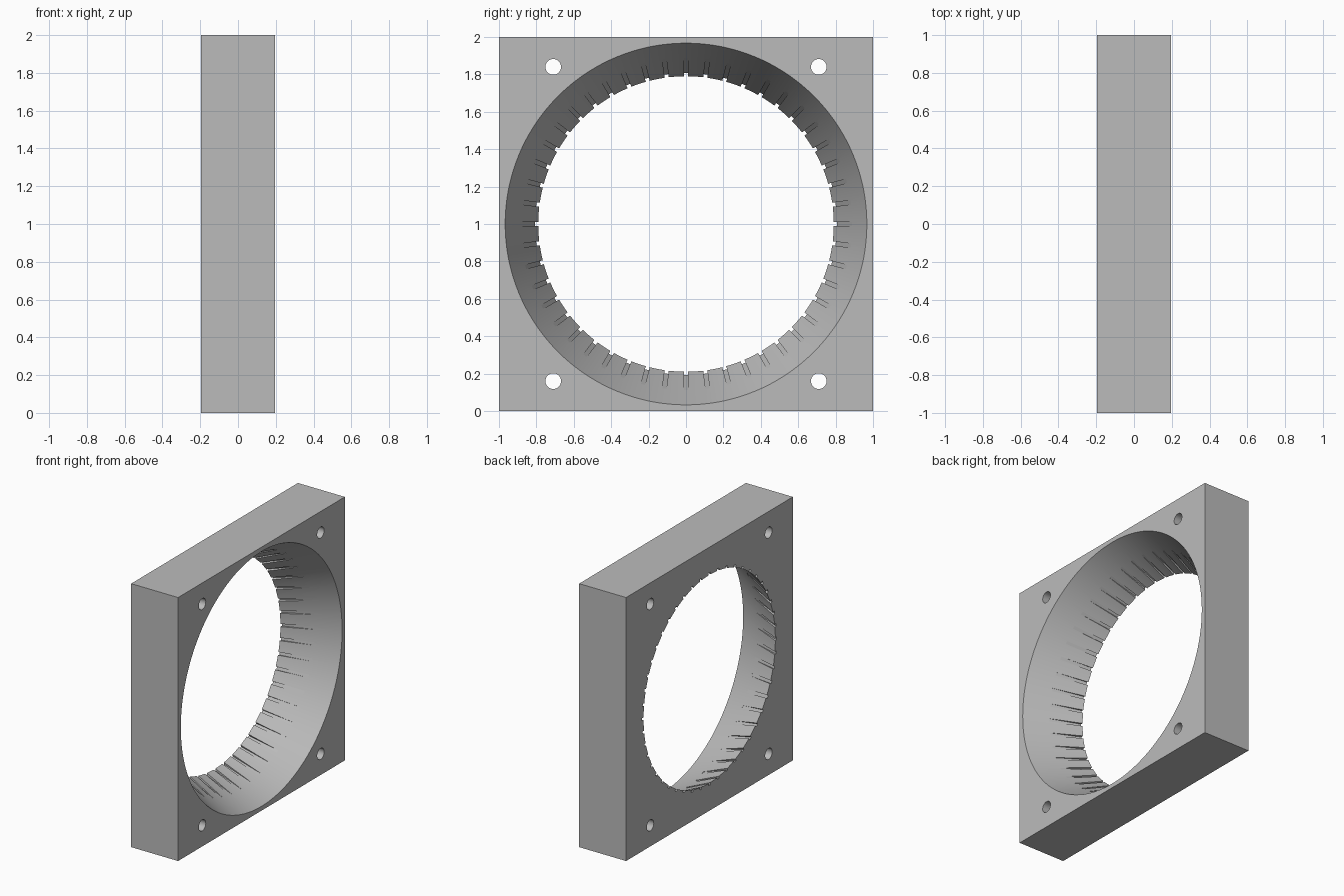
import bpy, bmesh, math
from mathutils import Matrix, Vector

if "Cube" in bpy.data.objects:
    bpy.data.objects.remove(bpy.data.objects["Cube"])

HALF = 0.197            # half the plate thickness
R_SMALL, R_LARGE = 0.79, 0.967
SLOTS = 48

grey = bpy.data.materials.new("plain_grey")
grey.use_nodes = True
colour = (0.5, 0.5, 0.5, 1)
grey.diffuse_color = colour
grey.node_tree.nodes["Principled BSDF"].inputs["Base Color"].default_value = colour


def make_object(name, bm):
    bmesh.ops.recalc_face_normals(bm, faces=bm.faces)
    mesh = bpy.data.meshes.new(name)
    bm.to_mesh(mesh)
    bm.free()
    mesh.materials.append(grey)
    obj = bpy.data.objects.new(name, mesh)
    bpy.context.collection.objects.link(obj)
    return obj


def add_cone(bm, r_back, r_front, depth, segments, y=0, z=1):
    """Solid of revolution along x."""
    place = Matrix.Translation((0, y, z)) @ Matrix.Rotation(math.pi / 2, 4, 'Y')
    bmesh.ops.create_cone(bm, cap_ends=True, segments=segments, radius1=r_back,
                          radius2=r_front, depth=depth, matrix=place)


def cut(target, cutter):
    mod = target.modifiers.new("cut", 'BOOLEAN')
    mod.operation = 'DIFFERENCE'
    mod.solver = 'EXACT'
    mod.object = cutter
    bpy.context.view_layer.objects.active = target
    bpy.ops.object.modifier_apply(modifier=mod.name)
    bpy.data.objects.remove(cutter)


# Square plate
bm = bmesh.new()
bmesh.ops.create_cube(bm, size=1, matrix=Matrix.Translation((0, 0, 1))
                      @ Matrix.Diagonal((2 * HALF, 2, 2, 1)))
plate = make_object("square_plate", bm)

# Tapered bore, extended a little past both faces
bm = bmesh.new()
slope = (R_LARGE - R_SMALL) / (2 * HALF)
over = 0.05
add_cone(bm, R_SMALL - slope * over, R_LARGE + slope * over,
         2 * (HALF + over), 144)
cut(plate, make_object("bore_cutter", bm))

# Four bolt holes
bm = bmesh.new()
for y in (-0.71, 0.71):
    for z in (0.16, 1.84):
        add_cone(bm, 0.042, 0.042, 1, 32, y, z)
cut(plate, make_object("bolt_hole_cutter", bm))

# Radial slots that run out halfway along the taper
bm = bmesh.new()
profile = [(-0.25, 0.7), (-0.25, 0.787), (0.02, 0.888), (0.02, 0.8)]
for i in range(SLOTS):
    turn = Matrix.Translation((0, 0, 1)) @ Matrix.Rotation(math.tau * i / SLOTS, 4, 'X')
    base = bm.faces.new([bm.verts.new(turn @ Vector((x, -0.011, r)))
                         for x, r in profile])
    side = bmesh.ops.extrude_face_region(bm, geom=[base])["geom"]
    bmesh.ops.translate(bm, vec=turn.to_3x3() @ Vector((0, 0.022, 0)),
                        verts=[v for v in side if isinstance(v, bmesh.types.BMVert)])
cut(plate, make_object("slot_cutter", bm))

# Smooth the bore and holes, keep the edges sharp
bpy.ops.object.select_all(action='DESELECT')
plate.select_set(True)
bpy.context.view_layer.objects.active = plate
bpy.ops.object.shade_smooth_by_angle(angle=math.radians(30))
